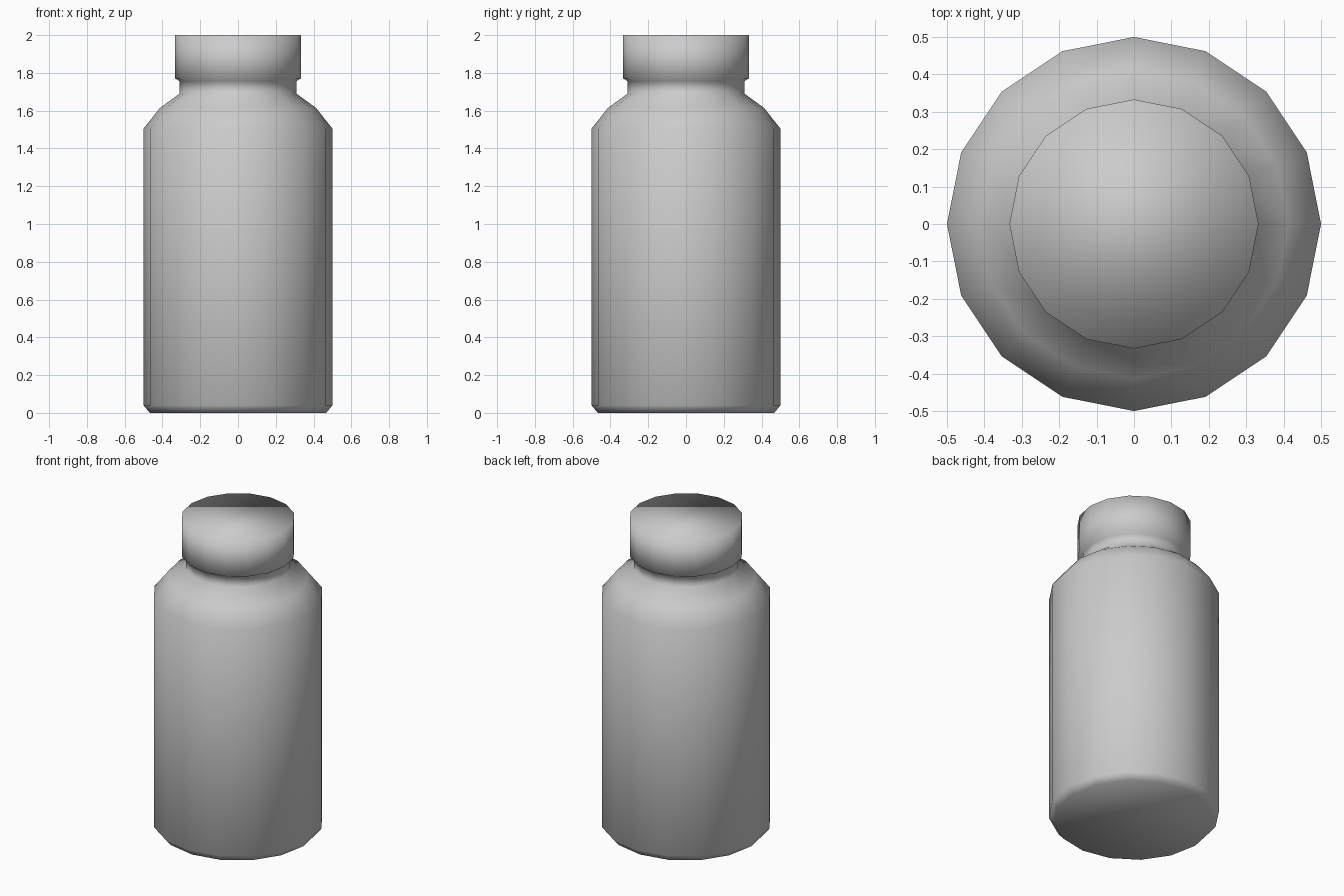
import bpy, bmesh
from math import cos, sin, tau

if "Cube" in bpy.data.objects:
    bpy.data.objects.remove(bpy.data.objects["Cube"])

SIDES = 16


def lathe(name, profile):
    """Revolve (radius, height) points into a closed, smooth low-poly solid."""
    bm = bmesh.new()
    rings = [[bm.verts.new((r * cos(tau * i / SIDES), r * sin(tau * i / SIDES), z))
              for i in range(SIDES)] for r, z in profile]
    for low, high in zip(rings, rings[1:]):
        for i in range(SIDES):
            j = (i + 1) % SIDES
            bm.faces.new((low[i], low[j], high[j], high[i]))
    bm.faces.new(rings[0][::-1])
    bm.faces.new(rings[-1])
    for f in bm.faces:
        f.smooth = True
    mesh = bpy.data.meshes.new(name)
    bm.to_mesh(mesh)
    bm.free()
    obj = bpy.data.objects.new(name, mesh)
    bpy.context.collection.objects.link(obj)
    return obj


# base and body, shoulder, neck, then cap: one continuous smooth skin
base_and_body = [(0.467, 0.0), (0.5, 0.04), (0.5, 1.505)]
shoulder = [(0.413, 1.615), (0.309, 1.69)]
neck = [(0.309, 1.757)]
cap = [(0.333, 1.77), (0.333, 2.0)]
lathe("bottle", base_and_body + shoulder + neck + cap)
